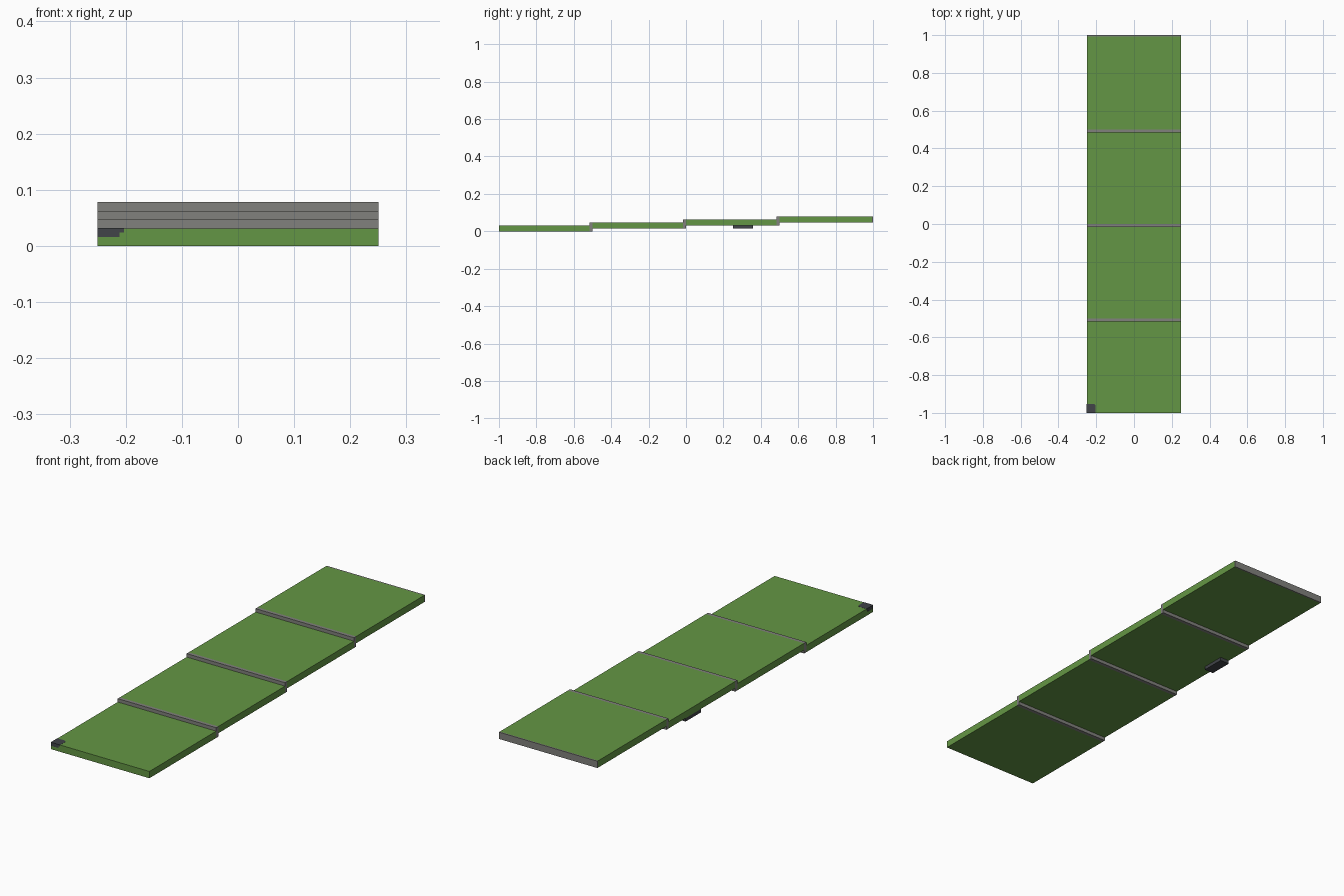
import bpy
import bmesh

cube = bpy.data.objects.get("Cube")
if cube:
    bpy.data.objects.remove(cube, do_unlink=True)

U = 1 / 64        # basic unit of the stepped layout
HALF_WIDTH = 0.25
PANELS = 4


def make_material(name, color):
    mat = bpy.data.materials.new(name)
    mat.use_nodes = True
    mat.diffuse_color = (*color, 1)
    bsdf = next(n for n in mat.node_tree.nodes if n.type == 'BSDF_PRINCIPLED')
    bsdf.inputs["Base Color"].default_value = (*color, 1)
    return mat


GREEN = make_material("leaf_green", (0.127, 0.305, 0.058))
GREY = make_material("stone_grey", (0.22, 0.22, 0.205))
DARK = make_material("dark_slate", (0.052, 0.056, 0.065))


def prism(name, outline, z0, z1, mat):
    """Extrude a flat outline from z0 up to z1."""
    bm = bmesh.new()
    face = bm.faces.new([bm.verts.new((x, y, z0)) for x, y in outline])
    top = bmesh.ops.extrude_face_region(bm, geom=[face])["geom"]
    verts = [g for g in top if isinstance(g, bmesh.types.BMVert)]
    bmesh.ops.translate(bm, vec=(0, 0, z1 - z0), verts=verts)
    bmesh.ops.recalc_face_normals(bm, faces=bm.faces)
    mesh = bpy.data.meshes.new(name)
    bm.to_mesh(mesh)
    bm.free()
    mesh.materials.append(mat)
    obj = bpy.data.objects.new(name, mesh)
    bpy.context.collection.objects.link(obj)
    return obj


def box(name, x0, x1, y0, y1, z0, z1, mat):
    return prism(name, [(x0, y0), (x1, y0), (x1, y1), (x0, y1)], z0, z1, mat)


# Stepped panels, each one unit higher than the last, with grey joints
for i in range(PANELS):
    y0 = -1 + i * 0.5
    y1 = y0 + 0.5
    z = i * U
    last = i == PANELS - 1
    joint = 0.4 * U if last else U
    box(f"panel_{i + 1}", -HALF_WIDTH, HALF_WIDTH, y0, y1 - joint, z, z + 2 * U, GREEN)
    box("back_edge" if last else f"joint_{i + 1}", -HALF_WIDTH, HALF_WIDTH,
        y1 - joint, y1, z, z + (2 if last else 3) * U, GREY)

# Dark corner fitting at the front right, slightly proud of the panel
e = 0.0006
x0, y0 = -HALF_WIDTH - e, -1 - e
x1, y1 = -HALF_WIDTH + 3 * U, -1 + 3 * U
c = U / 2
prism("corner_fitting_top",
      [(x0, y0), (x1, y0), (x1, y1 - c), (x1 - c, y1), (x0, y1)],
      1.5 * U, 2 * U + e, DARK)
box("corner_fitting_base", x0, x1 - c, y0, y1 - c, U, 1.5 * U, DARK)

# Dark clip under the third panel
box("under_clip", -HALF_WIDTH, -HALF_WIDTH + 3 * U, 0.25, 0.25 + 7 * U, U, 2 * U, DARK)
